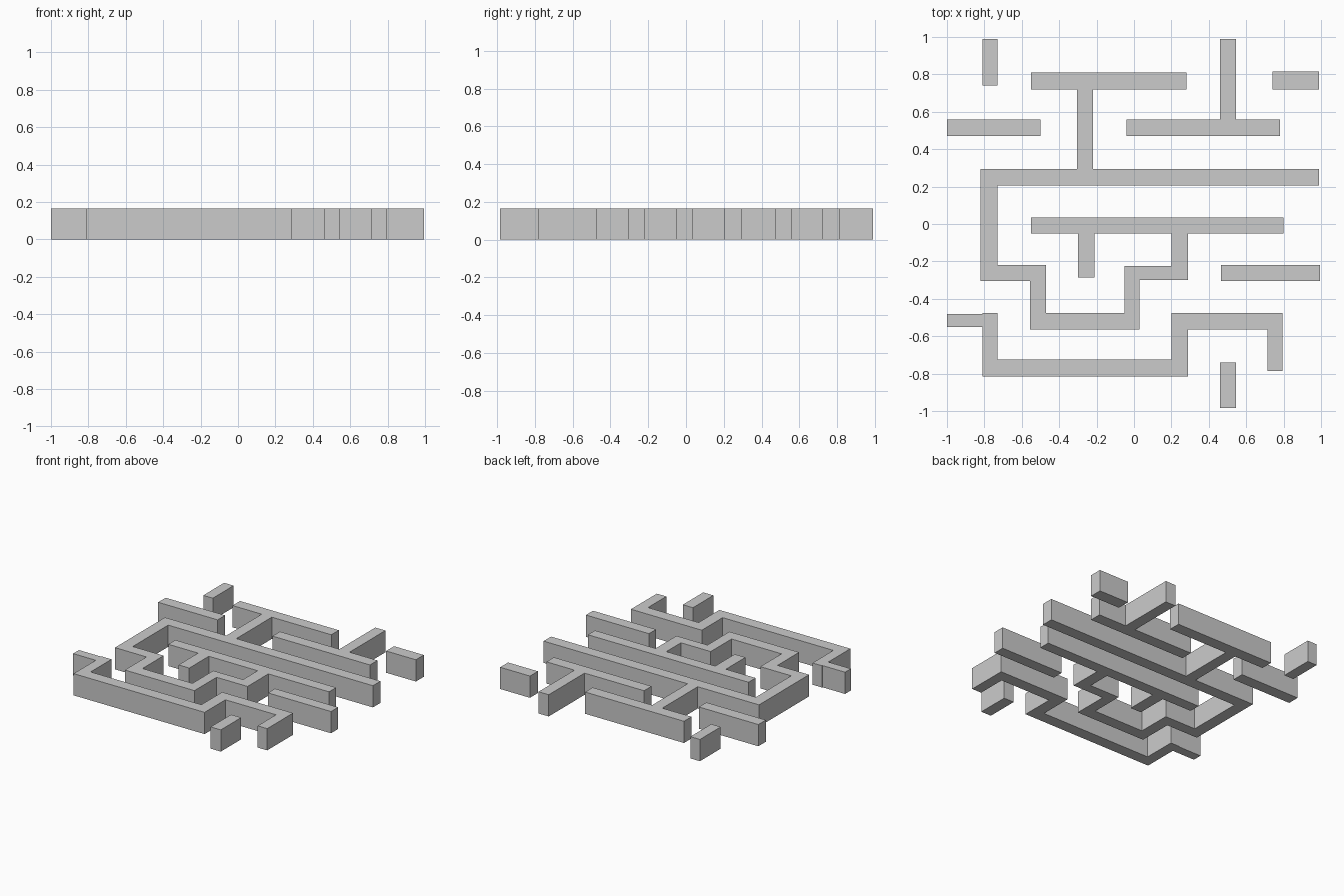
import bpy
import bmesh

if "Cube" in bpy.data.objects:
    bpy.data.objects.remove(bpy.data.objects["Cube"])

HEIGHT = 0.165


def wall(name, *steps):
    """Extrude a right-angled outline, given as alternating x and y positions."""
    xs, ys = steps[0::2], steps[1::2]
    corners = []
    for i, x in enumerate(xs):
        corners += [(x, ys[i - 1], 0), (x, ys[i], 0)]
    bm = bmesh.new()
    base = bm.faces.new([bm.verts.new(c) for c in corners])
    ret = bmesh.ops.extrude_face_region(bm, geom=[base], use_keep_orig=True)
    top = [v for v in ret["geom"] if isinstance(v, bmesh.types.BMVert)]
    bmesh.ops.translate(bm, verts=top, vec=(0, 0, HEIGHT))
    bmesh.ops.recalc_face_normals(bm, faces=bm.faces)
    mesh = bpy.data.meshes.new(name)
    bm.to_mesh(mesh)
    bm.free()
    obj = bpy.data.objects.new(name, mesh)
    bpy.context.collection.objects.link(obj)
    return obj


# Straight free-standing walls: left, front, right, back
wall("back_left_stub", -0.81, 0.74, -0.73, 0.99)
wall("left_wall", -1.0, 0.47, -0.50, 0.56)
wall("back_right_stub", 0.74, 0.72, 0.99, 0.815)
wall("right_wall", 0.465, -0.305, 0.995, -0.22)
wall("front_stub", 0.46, -0.985, 0.545, -0.74)

# T-shaped wall at the back
wall("back_tee_wall", -0.04, 0.56, 0.46, 0.99, 0.545, 0.56, 0.78, 0.47)

# Stepped wall along the front
wall("front_stepped_wall",
     -1.0, -0.48, -0.81, -0.475, -0.73, -0.725, 0.20, -0.475,
     0.795, -0.785, 0.715, -0.565, 0.29, -0.815, -0.81, -0.55)

# Long winding wall in the middle
wall("main_winding_wall",
     -0.55, 0.81, 0.28, 0.72, -0.22, 0.295, 0.99, 0.205,
     -0.73, -0.22, -0.47, -0.475, -0.05, -0.225, 0.20, -0.05,
     -0.21, -0.285, -0.30, -0.05, -0.55, 0.035, 0.80, -0.05,
     0.29, -0.30, 0.03, -0.565, -0.555, -0.305, -0.82, 0.295,
     -0.305, 0.72)
